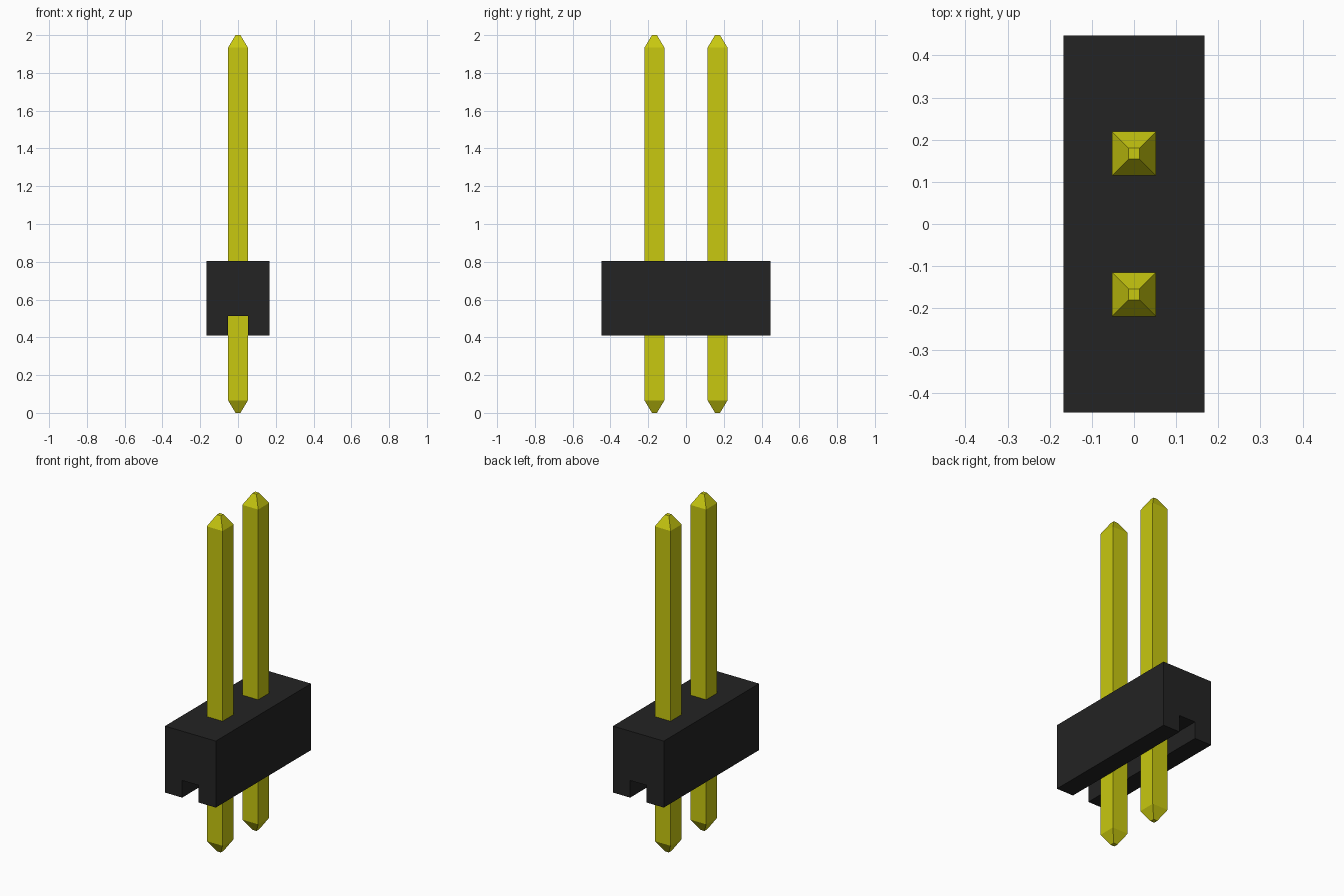
import bpy, bmesh

cube = bpy.data.objects.get("Cube")
if cube:
    bpy.data.objects.remove(cube, do_unlink=True)


def make_material(name, rgb):
    mat = bpy.data.materials.new(name)
    mat.use_nodes = True
    mat.diffuse_color = (*rgb, 1)
    bsdf = next(n for n in mat.node_tree.nodes if n.type == 'BSDF_PRINCIPLED')
    bsdf.inputs["Base Color"].default_value = (*rgb, 1)
    return mat


def loft(name, rings, mat):
    """Skin a closed solid through a list of vertex rings."""
    bm = bmesh.new()
    rows = [[bm.verts.new(p) for p in ring] for ring in rings]
    n = len(rows[0])
    bm.faces.new(rows[0])
    bm.faces.new(rows[-1])
    for a, b in zip(rows, rows[1:]):
        for i in range(n):
            j = (i + 1) % n
            bm.faces.new((a[i], a[j], b[j], b[i]))
    bmesh.ops.recalc_face_normals(bm, faces=bm.faces)
    mesh = bpy.data.meshes.new(name)
    bm.to_mesh(mesh)
    bm.free()
    mesh.materials.append(mat)
    obj = bpy.data.objects.new(name, mesh)
    bpy.context.collection.objects.link(obj)
    return obj


gold = make_material("gold yellow", (0.58, 0.58, 0.005))
black = make_material("black plastic", (0.017, 0.017, 0.017))

# Housing: block with a groove running along its underside
W, L, BOTTOM, TOP = 0.167, 0.447, 0.41, 0.805
GROOVE, CEILING = 0.054, 0.512
half = [(GROOVE, CEILING), (GROOVE, BOTTOM), (W, BOTTOM), (W, TOP)]
profile = half + [(-x, z) for x, z in reversed(half)]
loft("housing", [[(x, y, z) for x, z in profile] for y in (-L, L)], black)

# Square pins with tapered ends
PIN, TIP, TAPER, PITCH = 0.052, 0.013, 0.065, 0.334
sections = [(0, TIP), (TAPER, PIN), (2 - TAPER, PIN), (2, TIP)]
corners = [(-1, -1), (1, -1), (1, 1), (-1, 1)]
for name, y in (("front_pin", -PITCH / 2), ("back_pin", PITCH / 2)):
    pin = loft(name, [[(sx * r, sy * r, z) for sx, sy in corners]
                      for z, r in sections], gold)
    pin.location.y = y
